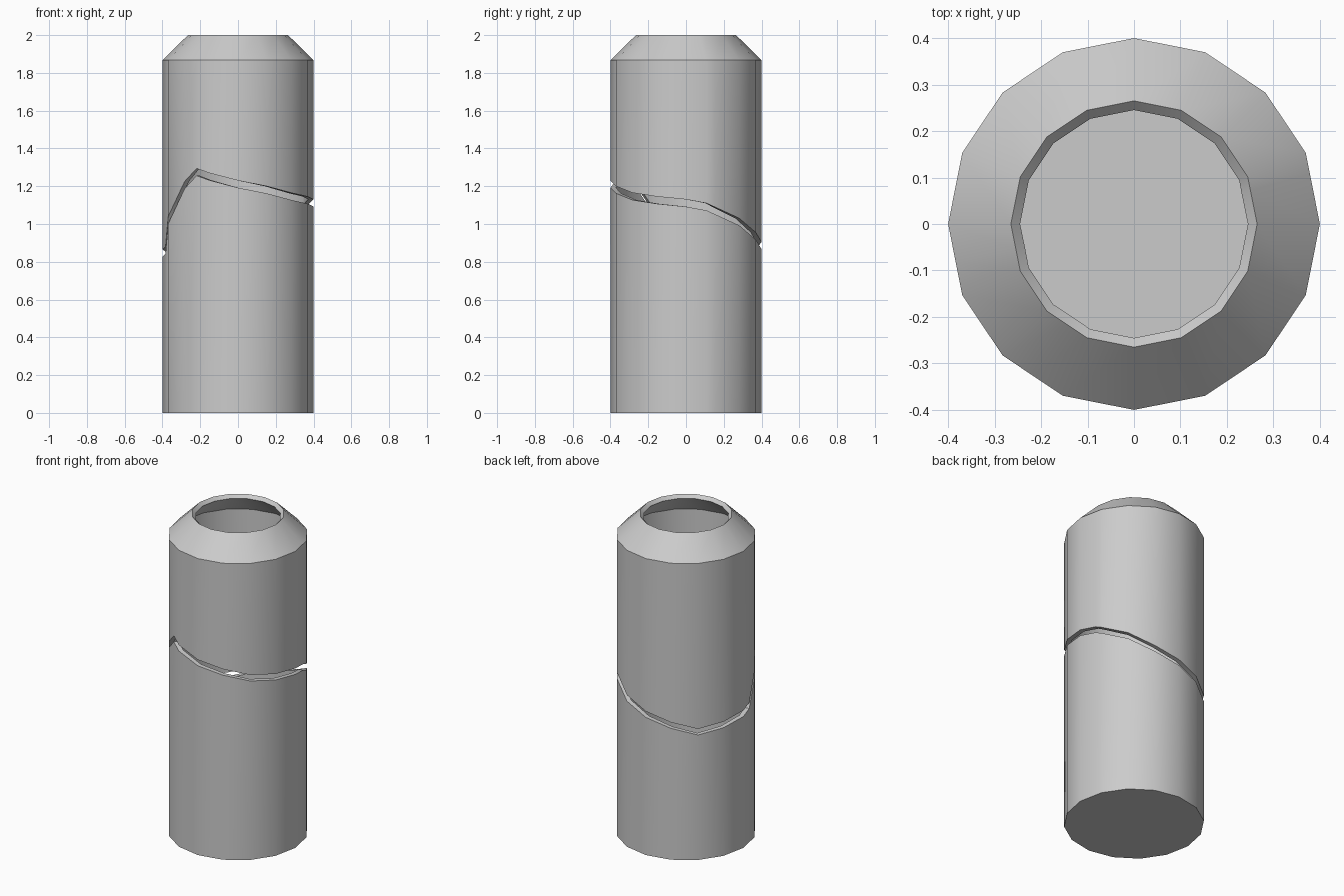
import bpy, bmesh
from math import cos, sin, pi, radians

if "Cube" in bpy.data.objects:
    bpy.data.objects.remove(bpy.data.objects["Cube"])

R, WALL, GAP = 0.4, 0.028, 0.038
STEP = 22.5

# Crack line around the tube: angle in degrees -> height of its upper edge
CRACK = [(0, 1.13), (16, 1.11), (22.5, 1.09), (45, 1.03), (67.5, 0.955),
         (90, 0.905), (112.5, 0.865), (135, 0.825), (157.5, 0.845),
         (180, 0.865), (192, 0.88), (202.5, 1.04), (225, 1.225),
         (236, 1.294), (247.5, 1.27), (270, 1.23), (292.5, 1.20),
         (315, 1.165), (337.5, 1.145)]


def on_polygon(angle, r):
    """Point at this angle on the flat sides of a 16-sided ring."""
    mid = (angle % STEP) - STEP / 2
    d = r * cos(pi / 16) / cos(radians(mid))
    return d * cos(radians(angle)), d * sin(radians(angle))


def shell(name, rings, cap=False):
    """Skin a stack of (radius, height function) rings and give it a wall."""
    bm = bmesh.new()
    n = len(CRACK)
    rows = [[bm.verts.new((*on_polygon(a, r), height(z))) for a, z in CRACK]
            for r, height in rings]
    for low, high in zip(rows, rows[1:]):
        for i in range(n):
            j = (i + 1) % n
            bm.faces.new((low[i], low[j], high[j], high[i]))
    if cap:
        bm.faces.new(rows[0][::-1])
    mesh = bpy.data.meshes.new(name)
    bm.to_mesh(mesh)
    bm.free()
    ob = bpy.data.objects.new(name, mesh)
    bpy.context.collection.objects.link(ob)
    bpy.ops.object.select_all(action='DESELECT')
    ob.select_set(True)
    bpy.context.view_layer.objects.active = ob
    mod = ob.modifiers.new("wall", 'SOLIDIFY')
    mod.thickness = WALL
    mod.offset = -1
    mod.use_even_offset = True
    bpy.ops.object.modifier_apply(modifier=mod.name)
    bpy.ops.object.shade_smooth_by_angle(angle=radians(30))
    return ob


# Lower half: closed bottom, broken upper edge
shell("lower_tube", [(R, lambda z: 0.0), (R, lambda z: z - GAP)], cap=True)

# Upper half: broken lower edge, sloped shoulder, open mouth
shell("upper_tube", [(R, lambda z: z), (R, lambda z: 1.867),
                     (0.265, lambda z: 2.0)])
